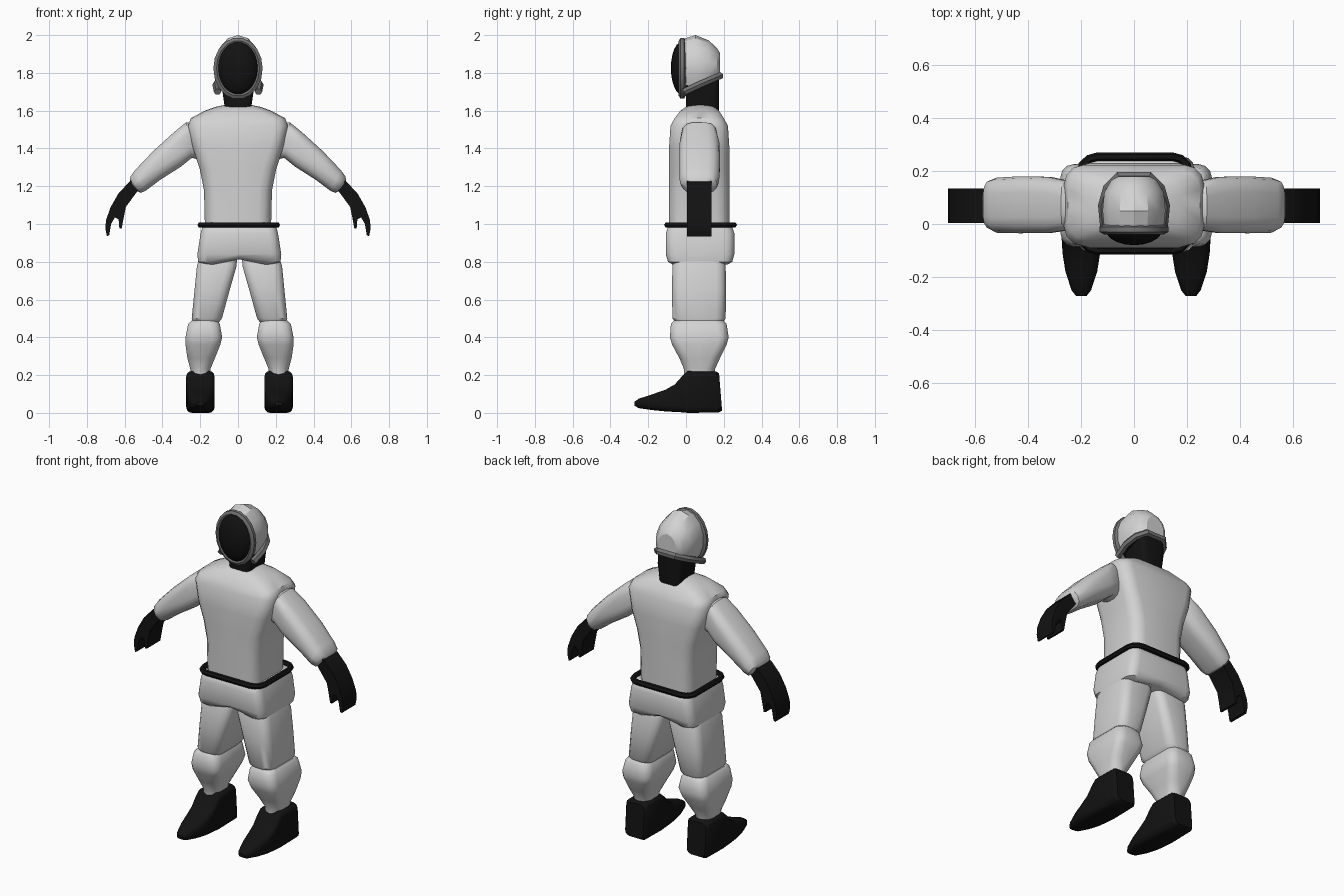
import bpy, bmesh, math
from mathutils import Vector as V

if "Cube" in bpy.data.objects:
    bpy.data.objects.remove(bpy.data.objects["Cube"])


def material(name, v):
    m = bpy.data.materials.new(name)
    m.diffuse_color = (v, v, v, 1)
    m.use_nodes = True
    m.node_tree.nodes["Principled BSDF"].inputs["Base Color"].default_value = m.diffuse_color
    return m


WHITE = material("light_grey_cloth", 0.65)
GREY = material("mid_grey_trim", 0.17)
BLACK = material("black", 0.006)


def smooth(ob, angle=40):
    bpy.ops.object.select_all(action='DESELECT')
    ob.select_set(True)
    bpy.context.view_layer.objects.active = ob
    bpy.ops.object.shade_smooth_by_angle(angle=math.radians(angle))


def ring(c, u, v, r, n=3):
    """Rounded rectangle around c with half-axes u, v, corner radius r and mid-side points."""
    c, u, v = V(c), V(u), V(v)
    lu, lv = u.length, v.length
    r = min(r, lu * 0.95, lv * 0.95)
    pts = []
    for k, (su, sv) in enumerate(((1, 1), (-1, 1), (-1, -1), (1, -1))):
        for i in range(n + 1):
            a = math.pi / 2 * (k + i / n)
            pts.append(c + u / lu * (su * (lu - r) + r * math.cos(a))
                       + v / lv * (sv * (lv - r) + r * math.sin(a)))
        pts.append(c + (v * sv if k % 2 == 0 else u * su))
    return pts


def level(z, cx, hx, y0, y1, r):
    return ring((cx, (y0 + y1) / 2, z), (hx, 0, 0), (0, (y1 - y0) / 2, 0), r)


def loft(name, rings, mat, angle=40):
    n = len(rings[0])
    bm = bmesh.new()
    vs = [[bm.verts.new(p) for p in rg] for rg in rings]
    for a, b in zip(vs, vs[1:]):
        for i in range(n):
            j = (i + 1) % n
            bm.faces.new((a[i], a[j], b[j], b[i]))
    bm.faces.new(vs[0])
    bm.faces.new(vs[-1])
    bmesh.ops.remove_doubles(bm, verts=bm.verts, dist=0.0005)
    bmesh.ops.recalc_face_normals(bm, faces=bm.faces)
    me = bpy.data.meshes.new(name)
    bm.to_mesh(me)
    bm.free()
    me.materials.append(mat)
    ob = bpy.data.objects.new(name, me)
    bpy.context.collection.objects.link(ob)
    smooth(ob, angle)
    return ob


def tube(name, pts, radius, mat, cyclic):
    cu = bpy.data.curves.new(name, 'CURVE')
    cu.dimensions = '3D'
    cu.bevel_depth, cu.bevel_resolution = radius, 1
    cu.use_fill_caps = True
    sp = cu.splines.new('POLY')
    sp.points.add(len(pts) - 1)
    for p, q in zip(sp.points, pts):
        p.co = (*q, 1)
    sp.use_cyclic_u = cyclic
    cu.materials.append(mat)
    ob = bpy.data.objects.new(name, cu)
    bpy.context.collection.objects.link(ob)
    bpy.ops.object.select_all(action='DESELECT')
    ob.select_set(True)
    bpy.context.view_layer.objects.active = ob
    bpy.ops.object.convert(target='MESH')
    smooth(bpy.context.object)


# Jacket body
loft("jacket", [level(z, 0, hx, y0, y1, 0.07) for z, hx, y0, y1 in (
    (0.98, 0.175, -0.09, 0.23), (1.18, 0.18, -0.09, 0.23), (1.29, 0.202, -0.09, 0.23),
    (1.40, 0.238, -0.09, 0.23), (1.52, 0.264, -0.082, 0.222), (1.56, 0.25, -0.06, 0.20),
    (1.60, 0.175, -0.03, 0.175), (1.62, 0.12, 0.0, 0.15), (1.63, 0.07, 0.02, 0.13))], WHITE)

# Hips, with the crotch notch lifted at the centre line
rows = [level(z, 0.007, hx, y0, y1, 0.05) for z, hx, y0, y1 in (
    (0.785, 0.19, -0.07, 0.22), (0.80, 0.218, -0.095, 0.245), (0.84, 0.222, -0.107, 0.256),
    (0.95, 0.205, -0.107, 0.256), (0.985, 0.195, -0.095, 0.245), (0.995, 0.18, -0.08, 0.23))]
for rg in rows[:2]:
    for p in rg:
        if abs(p.x - 0.007) < 0.01:
            p.z += 0.028
loft("hips", rows, WHITE)

# Belt
tube("belt", level(0.995, 0.004, 0.203, -0.1, 0.254, 0.06), 0.016, BLACK, True)

# Neck
loft("neck", [level(z, 0, hx, 0.0, 0.175, 0.03) for z, hx in (
    (1.57, 0.068), (1.63, 0.072), (1.70, 0.082), (1.79, 0.078))], BLACK)

# Hood: faceted shell cut along a sloping lower edge, dark underneath
rows = []
for y, hx, top in ((-0.02, 0.115, 1.978), (0.05, 0.122, 2.0), (0.12, 0.115, 1.972),
                   (0.165, 0.088, 1.93), (0.18, 0.06, 1.905)):
    rg = []
    for i in range(14):
        a = math.tau * i / 14 + math.pi / 2
        z = 1.83 + (top - 1.83) * math.sin(a)
        rg.append(V((hx * math.cos(a), y, max(z, 1.70 + 0.45 * y))))
    rows.append(rg)
hood = loft("hood", rows, WHITE, 28)
hood.data.materials.append(BLACK)
for f in hood.data.polygons:
    if f.normal.z < -0.7:
        f.material_index = 1

# Face cover
bpy.ops.mesh.primitive_uv_sphere_add(segments=20, ring_count=12, location=(0, -0.02, 1.825))
face = bpy.context.object
face.name = "face_cover"
face.scale = (0.108, 0.06, 0.142)
face.data.materials.append(BLACK)
smooth(face)

# Hood trim: oval front rim and band around the back of the neck
tube("face_rim", [(0.114 * math.cos(math.tau * i / 18), -0.02,
                   1.824 + 0.147 * math.sin(math.tau * i / 18)) for i in range(18)],
     0.019, GREY, True)
half = [(0.108, -0.01, 1.70), (0.116, 0.07, 1.737), (0.098, 0.135, 1.765), (0.055, 0.18, 1.785)]
tube("neck_band", half + [(-x, y, z) for x, y, z in reversed(half)], 0.02, GREY, False)

# Limbs, once per side
GLOVE = ((0.53, 1.235), (0.57, 1.225), (0.63, 1.16), (0.67, 1.09), (0.695, 1.02), (0.698, 0.975),
         (0.69, 0.935), (0.678, 0.94), (0.668, 1.0), (0.648, 1.035), (0.628, 1.025),
         (0.624, 0.975), (0.612, 0.975), (0.602, 1.03), (0.59, 1.09), (0.52, 1.185))
for side, s in (("left", -1), ("right", 1)):
    off = 0.008

    # Sleeve: top and bottom outline points per section, with front and back
    rows = []
    for tx, tz, bx, bz, y0, y1 in (
            (0.21, 1.53, 0.20, 1.34, 0.0, 0.14), (0.275, 1.538, 0.245, 1.35, -0.025, 0.165),
            (0.34, 1.485, 0.30, 1.305, -0.034, 0.178), (0.45, 1.385, 0.41, 1.235, -0.035, 0.18),
            (0.545, 1.285, 0.49, 1.175, -0.033, 0.175), (0.57, 1.25, 0.515, 1.165, -0.02, 0.165),
            (0.572, 1.225, 0.53, 1.172, 0.0, 0.14)):
        c = (s * (tx + bx) / 2, (y0 + y1) / 2, (tz + bz) / 2)
        rows.append(ring(c, (s * (tx - bx) / 2, 0, (tz - bz) / 2), (0, (y1 - y0) / 2, 0), 0.06))
    loft(side + "_sleeve", rows, WHITE)

    # Glove with thumb
    loft(side + "_glove", [[V((s * (x + 0.004), y, z)) for x, z in GLOVE]
                           for y in (0.004, 0.135)], BLACK)

    # Thigh
    loft(side + "_thigh", [level(z, s * cx + off, hx, y0, y1, 0.05) for z, cx, hx, y0, y1 in (
        (0.82, 0.112, 0.098, -0.055, 0.195), (0.78, 0.12, 0.105, -0.072, 0.21),
        (0.65, 0.145, 0.093, -0.074, 0.212), (0.50, 0.173, 0.08, -0.072, 0.21),
        (0.478, 0.178, 0.068, -0.055, 0.195))], WHITE)

    # Lower leg
    loft(side + "_lower_leg", [level(z, s * cx + off, hx, y0, y1, 0.05) for z, cx, hx, y0, y1 in (
        (0.488, 0.185, 0.07, -0.065, 0.2), (0.47, 0.188, 0.084, -0.08, 0.215),
        (0.40, 0.189, 0.097, -0.085, 0.226), (0.36, 0.194, 0.092, -0.073, 0.215),
        (0.29, 0.203, 0.073, -0.035, 0.18), (0.235, 0.207, 0.054, -0.012, 0.155),
        (0.20, 0.207, 0.05, -0.01, 0.15))], WHITE)

    # Shoe, lofted from heel to toe
    loft(side + "_shoe", [ring((s * 0.207 + off, y, (z0 + z1) / 2), (hx, 0, 0),
                               (0, k, (z1 - z0) / 2), 0.03) for y, k, z0, z1, hx in (
        (0.183, -0.008, 0.012, 0.21, 0.06), (0.165, -0.008, 0.002, 0.22, 0.074),
        (0.01, 0, 0.0, 0.222, 0.075), (-0.02, 0, 0.003, 0.195, 0.075),
        (-0.06, 0, 0.005, 0.15, 0.074), (-0.11, 0, 0.008, 0.122, 0.071),
        (-0.18, 0, 0.015, 0.098, 0.06), (-0.25, 0, 0.025, 0.075, 0.037),
        (-0.272, 0, 0.038, 0.06, 0.02))], BLACK)
